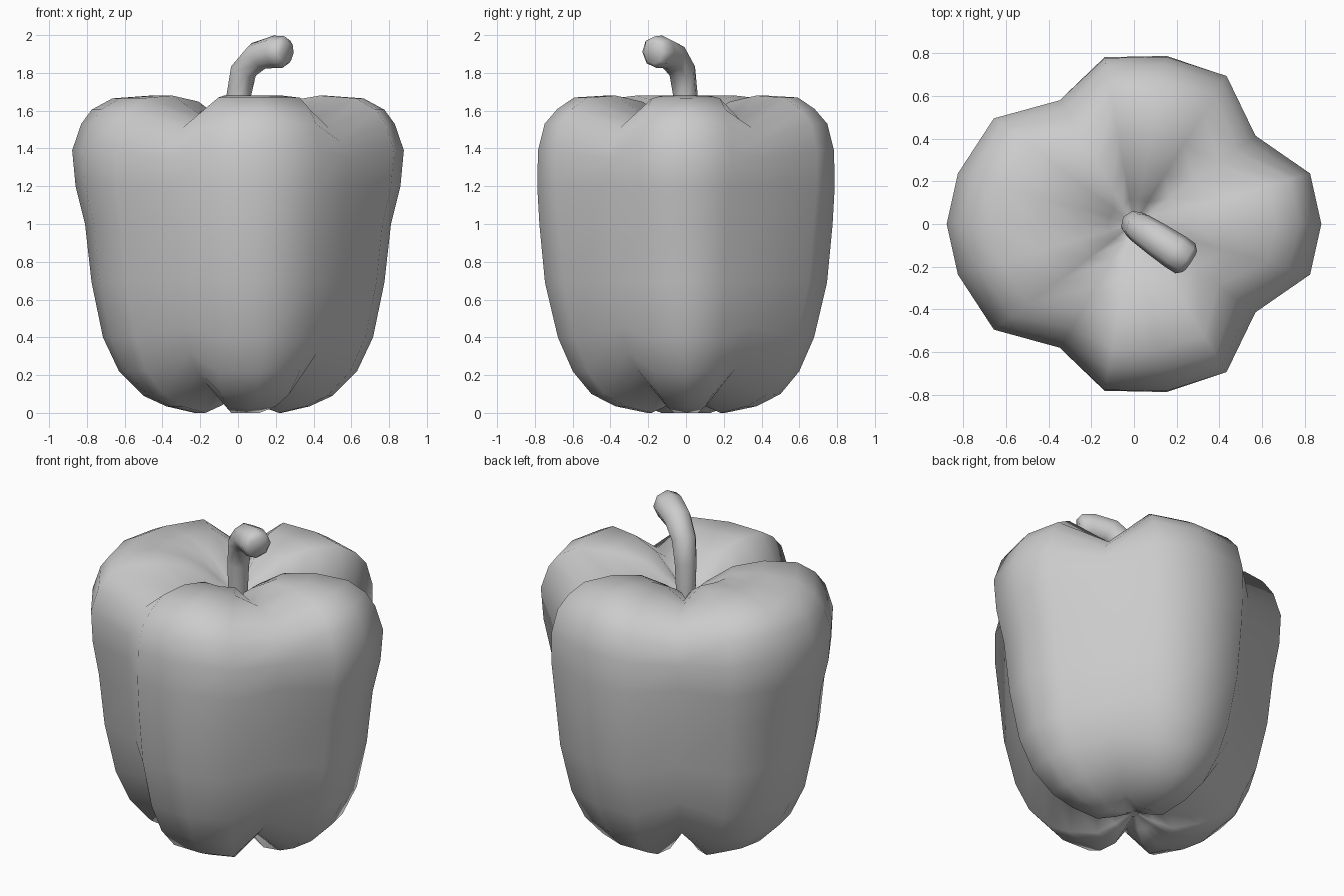
import bpy, bmesh
from math import cos, sin, radians, pi
from mathutils import Vector

if "Cube" in bpy.data.objects:
    bpy.data.objects.remove(bpy.data.objects["Cube"])


def loft(name, rings, angle):
    """Skin a list of equal closed rings, cap both ends, shade smooth."""
    bm = bmesh.new()
    rows = [[bm.verts.new(p) for p in ring] for ring in rings]
    n = len(rows[0])
    for a, b in zip(rows, rows[1:]):
        for i in range(n):
            j = (i + 1) % n
            bm.faces.new((a[i], a[j], b[j], b[i]))
    bm.faces.new(rows[0][::-1])
    bm.faces.new(rows[-1])
    bmesh.ops.recalc_face_normals(bm, faces=bm.faces)
    mesh = bpy.data.meshes.new(name)
    bm.to_mesh(mesh)
    bm.free()
    ob = bpy.data.objects.new(name, mesh)
    bpy.context.collection.objects.link(ob)
    bpy.ops.object.select_all(action='DESELECT')
    ob.select_set(True)
    bpy.context.view_layer.objects.active = ob
    bpy.ops.object.shade_smooth_by_angle(angle=radians(angle))
    return ob


# Profiles from bottom to top as (radius, height): side lobes, front/back lobes, grooves
side = [(.03, .08), (.11, .04), (.23, 0), (.38, .035), (.50, .09), (.63, .22),
        (.715, .40), (.775, .69), (.81, 1.0), (.86, 1.2), (.878, 1.39), (.83, 1.53),
        (.775, 1.605), (.665, 1.665), (.46, 1.68), (.27, 1.65), (.12, 1.56), (.03, 1.49)]
front = [(.03, .08), (.11, .04), (.21, 0), (.38, .035), (.51, .10), (.61, .22),
         (.69, .40), (.76, .69), (.79, 1.0), (.80, 1.2), (.795, 1.39), (.76, 1.53),
         (.69, 1.61), (.60, 1.67), (.43, 1.68), (.27, 1.645), (.12, 1.56), (.03, 1.49)]
groove = [(.03, .09), (.10, .10), (.20, .11), (.34, .16), (.43, .23), (.51, .32),
          (.58, .46), (.64, .7), (.67, 1.0), (.69, 1.2), (.69, 1.35), (.65, 1.44),
          (.58, 1.51), (.48, 1.55), (.34, 1.56), (.20, 1.53), (.10, 1.49), (.03, 1.47)]

# Half-turn of vertex columns: (angle, is_groove, radius factor), mirrored across y
half = [(0, 0, 1), (16, 0, .985), (36, 1, 1.02), (58, 0, 1), (79, 0, 1), (100, 0, .99),
        (121, 1, .98), (143, 0, .97), (164, 0, .985), (180, 0, 1)]
columns = half + [(360 - a, g, f) for a, g, f in half[-2:0:-1]]

# Lobed pepper body
body = []
for s, f, g in zip(side, front, groove):
    ring = []
    for deg, is_groove, k in columns:
        a = radians(deg)
        r, z = g if is_groove else Vector(f).lerp(Vector(s), cos(a) ** 2)
        ring.append((r * k * cos(a), r * k * sin(a), z))
    body.append(ring)
loft("pepper_body", body, 180)

# Bent stem: (distance along its lean, height, tilt in degrees, radius)
lean = Vector((.83, -.557, 0))
across = Vector((.557, .83, 0))
stem = []
for d, z, tilt, r in [(0, 1.42, 0, .055), (.005, 1.68, 5, .066), (.035, 1.81, 28, .072),
                      (.13, 1.89, 58, .08), (.235, 1.912, 85, .086),
                      (.29, 1.91, 95, .084), (.315, 1.906, 97, .06)]:
    t = radians(tilt)
    up = lean * cos(t) - Vector((0, 0, sin(t)))
    c = lean * d + Vector((0, 0, z))
    stem.append([c + r * (up * cos(i * pi / 4) + across * sin(i * pi / 4)) for i in range(8)])
loft("stem", stem, 60)
